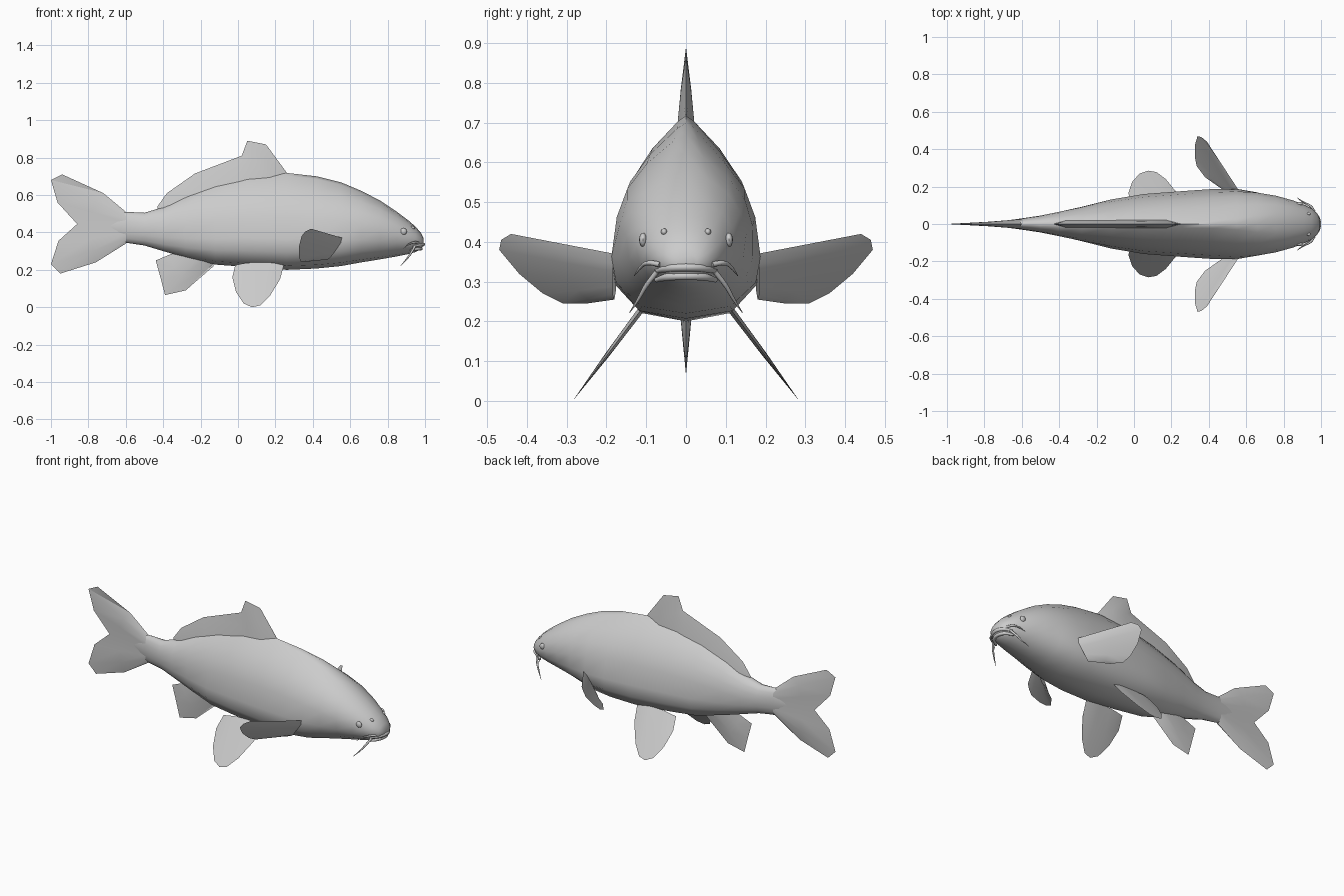
import bpy, bmesh, math
from mathutils import Vector

if "Cube" in bpy.data.objects:
    bpy.data.objects.remove(bpy.data.objects["Cube"])


def finish(name, bm, mirror=False, angle=50):
    bmesh.ops.remove_doubles(bm, verts=bm.verts, dist=0.0004)
    bmesh.ops.recalc_face_normals(bm, faces=bm.faces)
    me = bpy.data.meshes.new(name)
    bm.to_mesh(me)
    bm.free()
    ob = bpy.data.objects.new(name, me)
    bpy.context.collection.objects.link(ob)
    bpy.ops.object.select_all(action='DESELECT')
    ob.select_set(True)
    bpy.context.view_layer.objects.active = ob
    bpy.ops.object.shade_smooth_by_angle(angle=math.radians(angle))
    if mirror:
        m = ob.modifiers.new("mirror", 'MIRROR')
        m.use_axis = (False, True, False)
        m.use_mirror_merge = False
    return ob


def fin(name, rows, thick, normal=(0, 1, 0), mirror=False):
    """Lens-shaped blade lofted from root row to tip row, thin at its rim."""
    bm = bmesh.new()
    n = Vector(normal).normalized()
    for s in (1, -1):
        grid = []
        for row, t in zip(rows, thick):
            last = len(row) - 1
            grid.append([bm.verts.new(Vector(p) + n * s * (0 if j in (0, last) else t))
                         for j, p in enumerate(row)])
        for a, b in zip(grid, grid[1:]):
            for j in range(len(a) - 1):
                bm.faces.new((a[j], a[j + 1], b[j + 1], b[j]))
    return finish(name, bm, mirror)


def flat(pts):
    return [(x, 0, z) for x, z in pts]


def line(a, b, n):
    return [Vector(a).lerp(Vector(b), i / (n - 1)) for i in range(n)]


def mix(a, b, t):
    return [Vector(p).lerp(Vector(q), t) for p, q in zip(a, b)]


def tube(name, pts, radii, mirror=False):
    """Round tapered strand through points."""
    cu = bpy.data.curves.new(name, 'CURVE')
    cu.dimensions = '3D'
    cu.bevel_depth = 1
    cu.bevel_resolution = 2
    cu.use_fill_caps = True
    cu.resolution_u = 4
    sp = cu.splines.new('BEZIER')
    sp.bezier_points.add(len(pts) - 1)
    for b, p, r in zip(sp.bezier_points, pts, radii):
        b.co, b.radius = p, r
        b.handle_left_type = b.handle_right_type = 'AUTO'
    ob = bpy.data.objects.new(name, cu)
    bpy.context.collection.objects.link(ob)
    if mirror:
        m = ob.modifiers.new("mirror", 'MIRROR')
        m.use_axis = (False, True, False)


# Body: x, top, bottom, half width
sections = [
    (-.72, .49, .38, .014), (-.60, .51, .345, .030), (-.50, .505, .33, .045),
    (-.40, .535, .30, .067), (-.28, .595, .265, .095), (-.12, .66, .228, .132),
    (.05, .70, .215, .160), (.26, .718, .20, .176), (.42, .70, .207, .187),
    (.55, .668, .22, .190), (.66, .622, .24, .176), (.76, .57, .256, .153),
    (.85, .51, .272, .126), (.91, .465, .284, .102), (.95, .43, .295, .082),
    (.98, .395, .312, .056), (.992, .368, .333, .030)]
half = [(0, 1), (.12, .97), (.48, .84), (.75, .70), (.90, .55),
        (1, .32), (.97, .18), (.63, .04), (0, 0)]
bm = bmesh.new()
rings = []
for x, zt, zb, w in sections:
    f = min(1, max(0, (x - .5) / .3, (-x - .1) / .4))
    side = []
    for i, (y, t) in enumerate(half):
        a = i * math.pi / 8
        side.append((w * (y + (math.sin(a) - y) * f),
                     zb + (zt - zb) * (t + ((1 + math.cos(a)) / 2 - t) * f)))
    loop = side + [(-y, z) for y, z in side[-2:0:-1]]
    rings.append([bm.verts.new((x, y, z)) for y, z in loop])
for a, b in zip(rings, rings[1:]):
    for i in range(len(a)):
        k = (i + 1) % len(a)
        bm.faces.new((a[i], a[k], b[k], b[i]))
bm.faces.new(rings[0])
bm.faces.new(rings[-1])
finish("body", bm, angle=60)

# Tail fin
tip = flat([(-.94, .71), (-1, .68), (-.965, .56), (-.86, .445),
            (-.96, .355), (-1, .23), (-.95, .18)])
mid = flat([(-.72, .61), (-.76, .57), (-.78, .51), (-.76, .44),
            (-.78, .37), (-.78, .30), (-.76, .24)])
fin("tail_fin", [line((-.60, 0, .51), (-.60, 0, .34), 7), mid, tip], [.026, .012, 0])

# Dorsal fin
tip = flat([(.26, .72), (.15, .87), (.05, .89), (.02, .81), (-.23, .715), (-.38, .61), (-.43, .54)])
root = flat([(.26, .70), (.17, .69), (.08, .68), (.0, .67), (-.20, .60), (-.36, .53), (-.43, .51)])
fin("dorsal_fin", [root, mix(root, tip, .5), tip], [.022, .013, 0])

# Anal fin
tip = flat([(-.13, .22), (-.28, .09), (-.39, .065), (-.415, .16), (-.44, .25)])
root = flat([(-.13, .25), (-.17, .26), (-.21, .27), (-.27, .285), (-.32, .30)])
fin("anal_fin", [root, mix(root, tip, .5), tip], [.018, .010, 0])

# Pectoral fins
tip = [(.39, .44, .42), (.36, .465, .405), (.34, .47, .38), (.325, .42, .32),
       (.325, .36, .27), (.335, .31, .245), (.38, .25, .245)]
root = line((.56, .18, .37), (.48, .18, .255), 7)
fin("pectoral_fin", [root, mix(root, tip, .5), tip], [.008, .006, 0], (.5, .5, -.7), True)

# Pelvic fins
def pelvic(pts):
    return [(x, .285 - .75 * z, z) for x, z in pts]


tip = pelvic([(.225, .15), (.17, .06), (.12, .01), (.075, 0), (.03, .02), (-.01, .08), (-.03, .16)])
root = pelvic([(.245, .225), (.20, .23), (.16, .235), (.12, .235), (.08, .235), (.03, .23), (-.015, .225)])
fin("pelvic_fin", [root, mix(root, tip, .5), tip], [.008, .006, 0], (0, .8, .6), True)

# Lips
for name, z, x in (("upper_lip", .334, .99), ("lower_lip", .312, .978)):
    tube(name, [(x - .055, -.075, z - .008), (x - .015, -.045, z), (x, 0, z + .002),
                (x - .015, .045, z), (x - .055, .075, z - .008)],
         [.006, .010, .010, .010, .006])

# Barbels
tube("long_barbel", [(.945, .073, .325), (.925, .10, .29), (.90, .12, .255), (.87, .142, .222)],
     [.007, .006, .004, .001], True)
tube("short_barbel", [(.965, .065, .343), (.945, .095, .347), (.91, .115, .335), (.885, .13, .315)],
     [.007, .006, .004, .001], True)

# Eyes and nostrils
for name, loc, size in (("eye", (.885, .108, .405), (.018, .010, .018)),
                        ("nostril", (.932, .055, .425), (.014, .008, .009))):
    bm = bmesh.new()
    bmesh.ops.create_uvsphere(bm, u_segments=12, v_segments=8, radius=1)
    bmesh.ops.scale(bm, vec=size, verts=bm.verts)
    bmesh.ops.translate(bm, vec=loc, verts=bm.verts)
    finish(name, bm, True)
